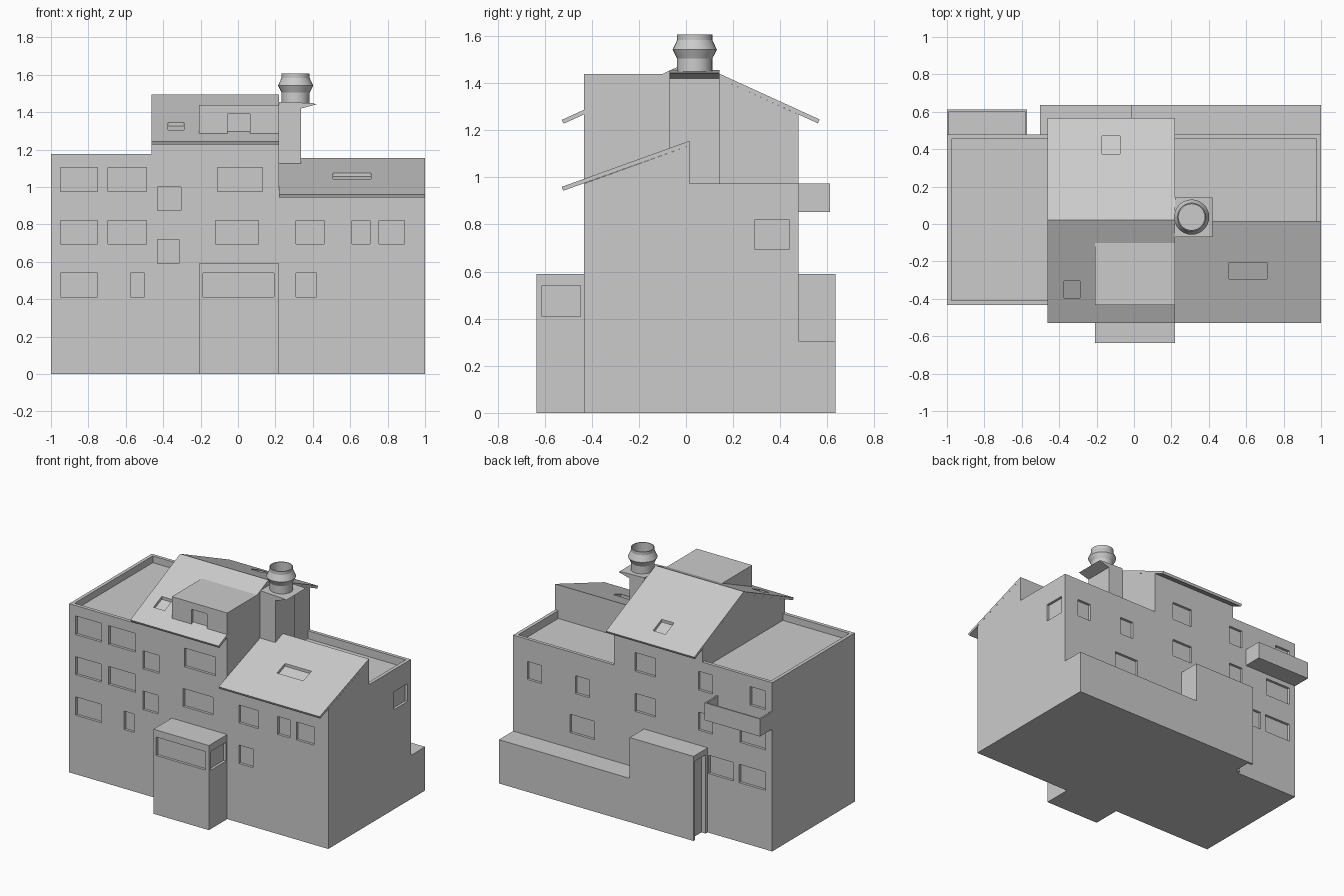
import bpy, bmesh, math
from mathutils import Vector

if "Cube" in bpy.data.objects:
    bpy.data.objects.remove(bpy.data.objects["Cube"])

grey = bpy.data.materials.new("plain_grey")
grey.use_nodes = True
grey.diffuse_color = (0.6, 0.6, 0.6, 1)
grey.node_tree.nodes["Principled BSDF"].inputs["Base Color"].default_value = (0.6, 0.6, 0.6, 1)


def finish(name, bm, helper=False):
    bmesh.ops.recalc_face_normals(bm, faces=bm.faces)
    mesh = bpy.data.meshes.new(name)
    bm.to_mesh(mesh)
    bm.free()
    mesh.materials.append(grey)
    ob = bpy.data.objects.new(name, mesh)
    bpy.context.collection.objects.link(ob)
    if helper:
        ob.hide_render = True
        ob.hide_viewport = True
        ob.display_type = 'WIRE'
    return ob


def add_prism(bm, profile, offset, depth):
    """Extrude a closed outline, given as points, along an offset axis."""
    face = bm.faces.new([bm.verts.new(p) for p in profile])
    ext = bmesh.ops.extrude_face_region(bm, geom=[face])
    verts = [v for v in ext["geom"] if isinstance(v, bmesh.types.BMVert)]
    bmesh.ops.translate(bm, verts=verts, vec=Vector(offset) * depth)


def prism_x(name, x0, x1, yz, helper=False):
    bm = bmesh.new()
    add_prism(bm, [(x0, y, z) for y, z in yz], (1, 0, 0), x1 - x0)
    return finish(name, bm, helper)


def rect(a0, a1, b0, b1):
    return [(a0, b0), (a1, b0), (a1, b1), (a0, b1)]


def box(name, x0, x1, y0, y1, z0, z1, helper=False):
    return prism_x(name, x0, x1, rect(y0, y1, z0, z1), helper)


def cut(ob, *cutters):
    for c in cutters:
        m = ob.modifiers.new(c.name, 'BOOLEAN')
        m.operation, m.solver, m.object = 'DIFFERENCE', 'EXACT', c


FRONT, BACK, PORCH, BACK_EXT = -0.433, 0.478, -0.635, 0.635
RIDGE_Y, RIDGE_Z, PITCH = 0.022, 1.495, 0.457
SHED_Y, SHED_Z, SHED_PITCH = 0.015, 1.155, 0.36
X0, X1 = -0.462, 0.22
T = 0.02
RECESS = 0.018


def main_z(y):
    return RIDGE_Z - PITCH * abs(y - RIDGE_Y)


def shed_z(y):
    return SHED_Z - SHED_PITCH * (SHED_Y - y)


# House body: one gabled block, with both wings cut lower
body = prism_x("house_body", -1, 1, [
    (FRONT, 0), (BACK, 0), (BACK, main_z(BACK) - T),
    (RIDGE_Y, RIDGE_Z - T), (FRONT, main_z(FRONT) - T)])
left_clear = box("cutter_left_wing", -1.2, X0, -0.7, 0.7, 1.177, 1.8, True)
left_deck = box("cutter_left_deck", -0.976, X0, -0.408, 0.455, 1.13, 1.3, True)
right_clear = prism_x("cutter_right_wing", X1, 1.2, [
    (-0.7, shed_z(-0.7) - T), (SHED_Y, SHED_Z - T), (SHED_Y, 0.975),
    (0.7, 0.975), (0.7, 1.8), (-0.7, 1.8)], True)
right_deck = box("cutter_right_deck", X1, 0.976, SHED_Y, 0.455, 0.92, 1.1, True)

# Windows as shallow recesses: rows give z range and x ranges
TOP, MID, LOW = (0.975, 1.105), (0.695, 0.82), (0.412, 0.54)
front_rows = [
    (TOP, [(-0.95, -0.75), (-0.695, -0.49), (-0.11, 0.13)]),
    (MID, [(-0.95, -0.75), (-0.695, -0.49), (-0.12, 0.11),
           (0.31, 0.46), (0.61, 0.705), (0.755, 0.89)]),
    (LOW, [(-0.95, -0.75), (-0.575, -0.5), (0.31, 0.42)]),
    ((0.875, 1.0), [(-0.43, -0.305)]),
    ((0.59, 0.72), [(-0.43, -0.315)]),
]
back_rows = [
    (TOP, [(-0.95, -0.83), (-0.54, -0.43), (-0.1, 0.06)]),
    (MID, [(-0.95, -0.75), (-0.54, -0.43), (-0.1, 0.06), (0.41, 0.52), (0.78, 0.89)]),
    (LOW, [(-0.95, -0.745), (-0.7, -0.51), (0.37, 0.56)]),
]


def window_cutter(name, rows, wall, out):
    bm = bmesh.new()
    for (z0, z1), spans in rows:
        for x0, x1 in spans:
            pts = [(x, wall - out * RECESS, z) for x, z in rect(x0, x1, z0, z1)]
            add_prism(bm, pts, (0, out, 0), 0.08)
    return finish(name, bm, True)


cut(body, left_clear, left_deck, right_clear, right_deck,
    window_cutter("cutter_front_windows", front_rows, FRONT, -1),
    window_cutter("cutter_back_windows", back_rows, BACK, 1),
    box("cutter_side_window", 1 - RECESS, 1.1, 0.29, 0.44, 0.695, 0.82, True))

# Main gabled roof with square-cut eaves
e0, e1 = -0.528, 0.568
roof = prism_x("main_roof", X0, X1, [
    (e0, main_z(e0)), (RIDGE_Y, RIDGE_Z), (e1, main_z(e1)),
    (e1 - 0.008, main_z(e1) - 0.016), (RIDGE_Y, RIDGE_Z - T),
    (e0 + 0.008, main_z(e0) - 0.016)])
cut(roof,
    box("cutter_front_skylight", -0.375, -0.29, -0.395, -0.305, 1.2, 1.6, True),
    box("cutter_back_skylight", -0.17, -0.075, 0.375, 0.47, 1.2, 1.6, True))

# Single-pitch roof of the right wing
shed = prism_x("right_roof", X1, 1, [
    (e0, shed_z(e0)), (SHED_Y, SHED_Z), (SHED_Y, SHED_Z - T),
    (e0 + 0.007, shed_z(e0) - 0.016)])
cut(shed, box("cutter_right_skylight", 0.507, 0.71, -0.295, -0.205, 0.8, 1.4, True))

# Flat-topped dormer
dormer = box("dormer", -0.208, X1, FRONT, RIDGE_Y, 1.26, 1.438)
cut(dormer, window_cutter("cutter_dormer_window", [((1.287, 1.39), [(-0.055, 0.065)])], FRONT, -1))

# Front porch with windows on the front and both sides
porch = box("front_porch", -0.208, X1, PORCH, FRONT, 0, 0.59)
cut(porch,
    window_cutter("cutter_porch_window", [(LOW, [(-0.187, 0.193)])], PORCH, -1),
    box("cutter_porch_right", X1 - RECESS, 0.3, -0.612, -0.447, 0.41, 0.54, True))

# Rear extensions, the taller one with a recessed side door
box("low_back_extension", -0.01, 1, BACK, BACK_EXT, 0, 0.305)
tall = box("tall_back_extension", -0.502, -0.01, BACK, BACK_EXT, 0, 0.59)
cut(tall, box("cutter_side_door", -0.6, -0.47, 0.5, 0.618, -0.1, 0.55, True))

# Open balcony
balcony = box("balcony", -1, -0.572, BACK, 0.612, 0.853, 0.975)
cut(balcony, box("cutter_balcony", -0.99, -0.582, BACK - 0.05, 0.602, 0.87, 1.1, True))

# Chimney shaft and projecting wedge cap
box("chimney_shaft", X1, 0.337, -0.07, 0.142, 0.9, 1.43)
bm = bmesh.new()
cap = [(X1, 1.42), (0.34, 1.42), (0.42, 1.442), (0.4, 1.448), (X1, 1.455)]
add_prism(bm, [(x, -0.07, z) for x, z in cap], (0, 1, 0), 0.212)
finish("chimney_cap", bm)

# Hollow flared chimney pot
pot = [(0.075, 1.44), (0.075, 1.505), (0.094, 1.542), (0.075, 1.583),
       (0.075, 1.606), (0.069, 1.606), (0.069, 1.47), (0, 1.47)]
bm = bmesh.new()
vs = [bm.verts.new((r, 0, z)) for r, z in pot]
es = [bm.edges.new(pair) for pair in zip(vs, vs[1:])]
bmesh.ops.spin(bm, geom=vs + es, cent=(0, 0, 0), axis=(0, 0, 1),
               angle=math.tau, steps=28, use_duplicate=False)
bmesh.ops.remove_doubles(bm, verts=bm.verts, dist=0.0005)
pot_ob = finish("chimney_pot", bm)
pot_ob.location = (0.308, 0.037, 0)
bpy.ops.object.select_all(action='DESELECT')
pot_ob.select_set(True)
bpy.context.view_layer.objects.active = pot_ob
bpy.ops.object.shade_smooth_by_angle(angle=math.radians(20))
